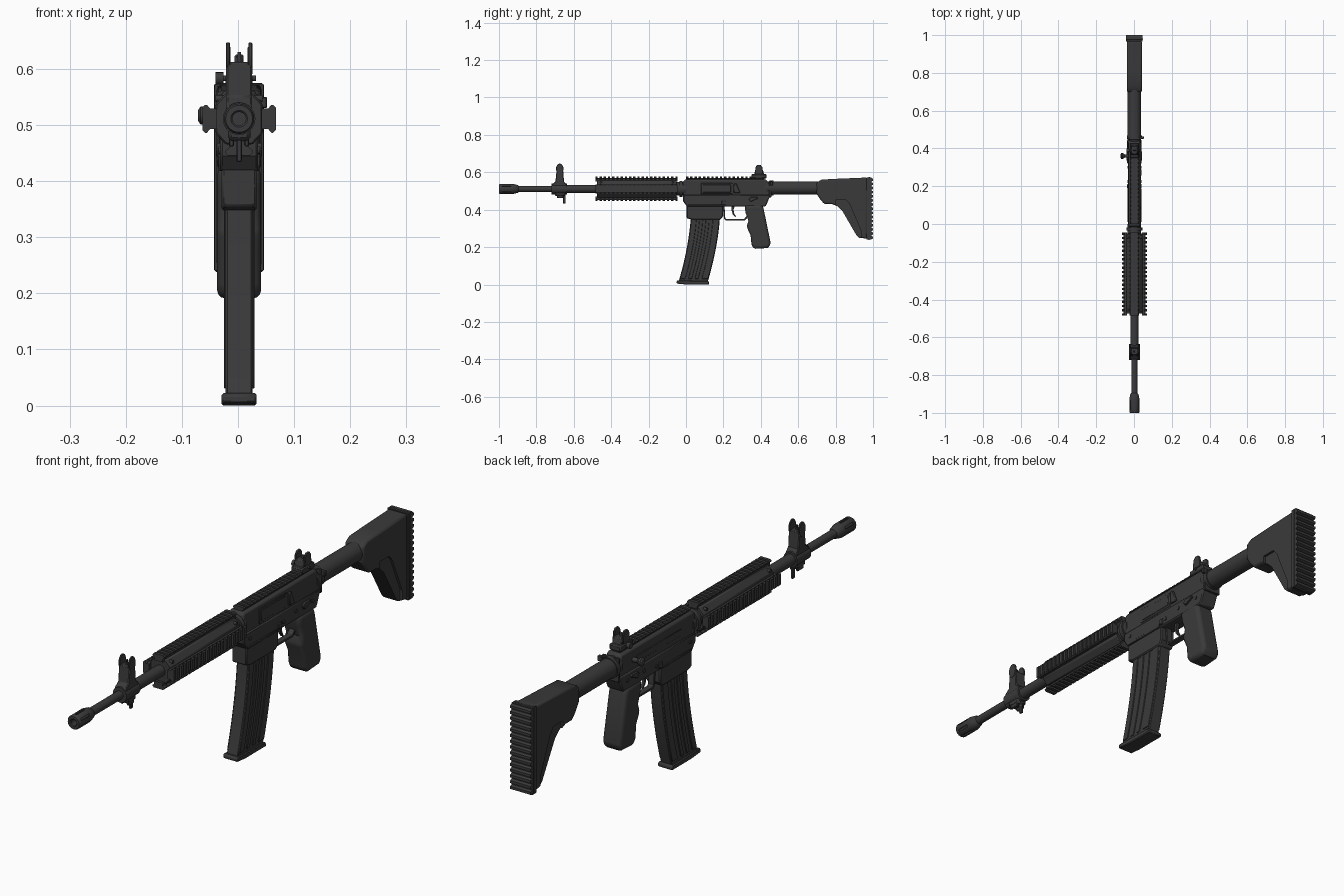
import bpy, bmesh, math
from mathutils import Vector

if "Cube" in bpy.data.objects:
    bpy.data.objects.remove(bpy.data.objects["Cube"])

CX, AZ = 0.002, 0.511          # centre plane and bore height
MAT = bpy.data.materials.new("dark_gunmetal")
MAT.diffuse_color = (0.042, 0.042, 0.042, 1)
MAT.use_nodes = True
MAT.node_tree.nodes["Principled BSDF"].inputs["Base Color"].default_value = MAT.diffuse_color


def finish(name, bm, bevel=0, seg=1, limit=0.7):
    bmesh.ops.recalc_face_normals(bm, faces=bm.faces[:])
    me = bpy.data.meshes.new(name)
    bm.to_mesh(me)
    bm.free()
    me.materials.append(MAT)
    ob = bpy.data.objects.new(name, me)
    bpy.context.collection.objects.link(ob)
    if bevel:
        m = ob.modifiers.new("bevel", 'BEVEL')
        m.width, m.segments, m.limit_method, m.angle_limit = bevel, seg, 'ANGLE', limit
    return ob


def add_prism(bm, pts, a, b, place):
    """Extrude a 2D outline from a to b; place(u, v, t) gives the 3D point."""
    r0 = [bm.verts.new(place(u, v, a)) for u, v in pts]
    r1 = [bm.verts.new(place(u, v, b)) for u, v in pts]
    n = len(pts)
    bm.faces.new(r0)
    bm.faces.new(r1[::-1])
    for i in range(n):
        bm.faces.new((r0[i], r1[i], r1[(i + 1) % n], r0[(i + 1) % n]))


def side(u, v, t):              # outline in y,z extruded along x
    return Vector((CX + t, u, v))


def prism(name, pts, x0, x1, bevel=0.003, seg=1):
    bm = bmesh.new()
    add_prism(bm, pts, x0, x1, side)
    return finish(name, bm, bevel, seg)


def rect(y0, y1, z0, z1):
    return [(y0, z0), (y1, z0), (y1, z1), (y0, z1)]


def box(name, x0, x1, y0, y1, z0, z1, bevel=0.002):
    return prism(name, rect(y0, y1, z0, z1), x0, x1, bevel)


def lathe(name, prof, axis='Y', c=(CX, 0, AZ), n=28):
    """Spin (position, radius) points round an axis; radius 0 closes the end."""
    bm, rings = bmesh.new(), []
    for p, r in prof:
        ring = []
        for i in range(n if r > 0 else 1):
            a = 2 * math.pi * i / n
            u, v = r * math.cos(a), r * math.sin(a)
            off = Vector((u, p, v)) if axis == 'Y' else Vector((p, u, v))
            ring.append(bm.verts.new(Vector(c) + off))
        rings.append(ring)
    for A, B in zip(rings, rings[1:]):
        for i in range(n):
            j = (i + 1) % n
            q = [A[i % len(A)], A[j % len(A)], B[j % len(B)], B[i % len(B)]]
            bm.faces.new(list(dict.fromkeys(q)))
    return finish(name, bm)


def cut(ob, cutter):
    m = ob.modifiers.new("cut", 'BOOLEAN')
    m.operation, m.object, m.solver = 'DIFFERENCE', cutter, 'EXACT'
    cutter.hide_render = True
    cutter.hide_viewport = True


def rail(name, y0, y1, teeth, turn, r, half=0.025, depth=0.016):
    """Toothed accessory rail whose top is r above the bore, turned round it."""
    c, s = math.cos(turn), math.sin(turn)

    def place(u, v, t):
        return Vector((CX + u * c + v * s, t, AZ - u * s + v * c))
    bm = bmesh.new()
    lo, k = r - depth, half * 0.72
    add_prism(bm, [(-k, lo - 0.01), (k, lo - 0.01), (k, lo + 0.006), (half * .9, r - 0.007),
                   (-half * .9, r - 0.007), (-k, lo + 0.006)], y0, y1, place)
    pitch = (y1 - y0) / (teeth - 0.45)
    for i in range(teeth):
        a = y0 + i * pitch
        add_prism(bm, [(-k, lo + 0.002), (k, lo + 0.002), (half, r - 0.008), (half, r - 0.005),
                       (half - 0.005, r), (5e-3 - half, r), (-half, r - 0.005), (-half, r - 0.008)],
                  a, a + pitch * 0.55, place)
    return finish(name, bm)


# --- barrel and muzzle ---
lathe("barrel", [(-0.92, 0), (-0.92, .016), (-.71, .016), (-.71, .0215), (-.47, .0215), (-.47, 0)])
brake = lathe("muzzle_brake", [(-.93, 0.012), (-.997, .012), (-1, .015), (-1, .024), (-.995, .027),
                               (-.925, .027), (-.90, .021), (-.895, .016), (-.895, .012), (-.93, .012)])
bm = bmesh.new()
for i in range(6):
    a = math.pi * (i + .5) / 3
    c, s = math.cos(a), math.sin(a)
    add_prism(bm, [(.021, -.004), (.04, -.004), (.04, .004), (.021, .004)], -.985, -.935,
              lambda u, v, t: Vector((CX + u * c - v * s, t, AZ + u * s + v * c)))
cut(brake, finish("brake_slot_cutter", bm))

# --- front sight tower ---
prism("front_sight_tower", [(-.72, .49), (-.64, .49), (-.635, .53), (-.652, .55), (-.657, .612),
                            (-.692, .612), (-.698, .55), (-.718, .535)], -.023, .023)
lathe("front_sight_collar", [(-.72, .0), (-.72, .029), (-.635, .029), (-.635, 0)])
ear = [(-.675 + .020 * math.cos(a), .618 + .029 * math.sin(a))
       for a in [2 * math.pi * i / 16 for i in range(16)]]
for s, n in ((-1, "left"), (1, "right")):
    prism("front_sight_ear_" + n, ear, s * .0165, s * .0235, .0015)
    box("sling_fork_" + n, s * .009, s * .018, -.69, -.655, .462, .50)
lathe("front_sight_post", [(-.679, 0), (-.679, .004), (-.671, .004), (-.671, 0)], c=(CX, 0, .615), n=10)
box("front_sight_blade", -.003, .003, -.678, -.672, .60, .63, 0)
box("front_sight_foot", -.02, .02, -.70, -.645, .472, .50, .006)
box("lug_pin", -.005, .005, -.658, -.643, .434, .49)

# --- handguard with four rails ---
w, k = .046, .026
bm = bmesh.new()
octa = [(w, -k), (w, k), (k, w), (-k, w), (-w, k), (-w, -k), (-k, -w), (k, -w)]
add_prism(bm, octa, -.475, -.05, lambda u, v, t: Vector((CX + u * .92, t, AZ + v)))
finish("handguard", bm, .003)
for i, n in enumerate(("top", "right", "bottom", "left")):
    rail("handguard_rail_" + n, -.485, -.045, 20, i * math.pi / 2, .0655)
for y in (-.455, -.07):
    for s in (-1, 1):
        lathe("handguard_screw", [(s * .02, 0), (s * .02, .006), (s * .042, .006), (s * .042, 0)],
              'X', (CX, y, AZ + .036), 12)
lathe("barrel_nut", [(-.06, 0), (-.06, .036), (-.035, .036), (-.035, .043), (-.018, .043),
                     (-.018, .036), (.0, .036), (.0, 0)])

# --- receiver ---
prism("upper_receiver", [(-.015, .475), (.45, .475), (.45, .53), (.43, .561), (-.008, .561),
                         (-.015, .55)], -.031, .031, .007, 2)
prism("lower_receiver", [(-.015, .48), (-.015, .445), (.005, .417), (.425, .417), (.432, .43),
                         (.452, .48)], -.034, .034, .004)
rail("receiver_rail", 0, .42, 19, 0, .0655, .023, .014)
prism("magazine_well", [(.003, .355), (.03, .347), (.185, .347), (.198, .365), (.198, .44), (.003, .44)],
      -.031, .031, .004)
box("ejection_port_cover", .02, .034, .09, .24, .492, .535)
box("port_frame", .02, .0325, .08, .25, .484, .543)
box("bolt_slot_plate", -.0325, -.02, .07, .34, .498, .525)
prism("case_deflector", [(.255, .49), (.29, .49), (.27, .54), (.255, .54)], .02, .038)
for y, z in ((.02, .455), (.225, .44), (.30, .452), (.40, .452)):
    lathe("receiver_pin", [(-.037, 0), (-.037, .007), (.037, .007), (.037, 0)], 'X', (CX, y, z), 14)
for s, n in ((-1, "left"), (1, "right")):
    prism("selector_lever_" + n, [(.335, .457), (.345, .442), (.385, .46), (.382, .468), (.345, .468)],
          s * .03, s * .041, .002)
    box("magazine_release_" + n, s * .03, s * .038, .19, .212, .425, .447)
    box("lower_ridge_" + n, s * .03, s * .0365, .01, .19, .418, .428)
lathe("charging_handle", [(-.073, 0), (-.073, .010), (-.069, .016), (-.062, .016), (-.052, .009),
                          (-.03, .009), (-.03, 0)], 'X', (CX, .36, .517), 18)

# --- rear sight ---
box("rear_sight_base", -.024, .024, .35, .43, .567, .59, .004)
prism("rear_sight_body", [(.362, .58), (.42, .58), (.412, .612), (.37, .612)], -.02, .02)
for s, n in ((-1, "left"), (1, "right")):
    prism("rear_sight_ear_" + n, [(.368, .59), (.412, .59), (.408, .628), (.398, .64), (.382, .64),
                                  (.372, .628)], s * .015, s * .023, .002)
box("rear_sight_aperture", -.008, .008, .387, .393, .605, .626, .003)
lathe("windage_knob", [(-.042, 0), (-.042, .011), (-.028, .011), (-.028, .005), (.03, .005),
                       (.03, 0)], 'X', (CX, .39, .583), 16)

# --- magazine: curved body with raised ribs ---
def mag_outline(a, b, z0, z1):
    zs = [z0 + (z1 - z0) * i / 10 for i in range(11)]
    def y(f, z):
        return .027 + .156 * f - .065 * (max(0, .4 - z) / .38) ** 1.7
    return [(y(a, z), z) for z in zs] + [(y(b, z), z) for z in zs[::-1]]

prism("magazine_body", mag_outline(0, 1, .012, .40), -.024, .024, .003)
for a, b in ((0.02, .20), (.30, .42), (.52, .64), (.76, .98)):
    prism("magazine_rib", mag_outline(a, b, .03, .36), -.027, .027, .0015)
prism("magazine_base", [(-.050, .005), (.0, .0), (.124, .0), (.124, .014), (.118, .018), (-.044, .022),
                        (-.050, .018)], -.031, .031, .003)

# --- trigger group ---
prism("trigger_guard", [(.196, .42), (.203, .352), (.212, .342), (.315, .342), (.33, .36), (.325, .366),
                        (.31, .35), (.216, .35), (.21, .357), (.206, .42)], -.012, .012, .001)
prism("trigger", [(.243, .425), (.243, .40), (.25, .375), (.264, .36), (.267, .364), (.258, .38),
                  (.254, .40), (.262, .425)], -.006, .006, .001)

# --- pistol grip ---
prism("pistol_grip", [(.313, .425), (.41, .425), (.416, .40), (.452, .225), (.449, .205), (.437, .195),
                      (.372, .191), (.356, .198), (.35, .215), (.345, .265), (.328, .30), (.326, .315),
                      (.334, .34), (.318, .385)], -.039, .039, .014, 3)

# --- stock tube and end plate ---
lathe("stock_tube", [(.43, 0), (.43, .036), (.72, .036), (.72, 0)], c=(CX, 0, .516))
lathe("tube_castle_nut", [(.45, 0), (.45, .04), (.468, .04), (.468, 0)], c=(CX, 0, .516), n=20)
box("end_plate", -.036, .036, .445, .456, .465, .555)
box("sling_tab", .03, .05, .45, .464, .53, .55)

# --- shoulder stock with recessed side panels and ribbed pad ---
stock = prism("shoulder_stock", [(.698, .545), (.725, .561), (.80, .565), (.968, .572), (.968, .245),
                                 (.925, .25), (.912, .262), (.835, .395), (.81, .418), (.78, .43),
                                 (.74, .43), (.72, .452), (.698, .485)], -.040, .040, .008, 2)
panel = [(.80, .39), (.80, .452), (.855, .452), (.875, .43), (.935, .29), (.935, .22), (.88, .22)]
for s, n in ((-1, "left"), (1, "right")):
    cut(stock, prism("stock_panel_cutter_" + n, panel, s * .031, s * .06, 0))
pad = [(.966, .573), (.966, .241)]
N = 15
for i in range(N):
    z = .241 + .332 * i / N
    h = .332 / N
    pad += [(.991, z), (1.0, z + h * .2), (1.0, z + h * .65), (.991, z + h * .85)]
prism("butt_pad", pad + [(.991, .573)], -.0435, .0435, 0)
box("butt_plate", -.0445, .0445, .972, .985, .238, .575, .004)

# --- smooth shading that keeps the edges sharp ---
for ob in bpy.context.scene.objects:
    ob.select_set(not ob.hide_viewport)
bpy.context.view_layer.objects.active = stock
bpy.ops.object.shade_smooth_by_angle(angle=math.radians(32))
